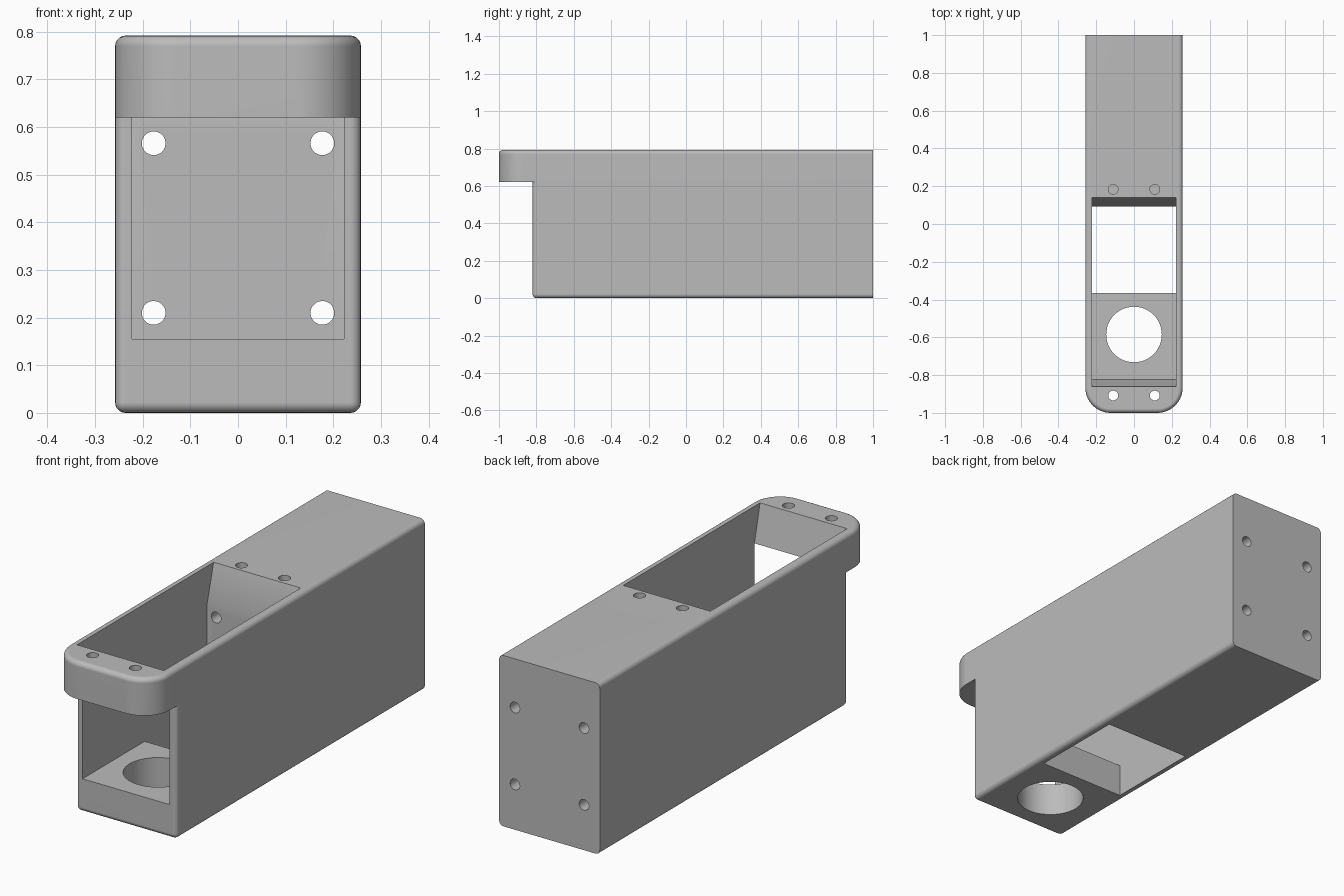
import bpy, bmesh, math
from mathutils import Matrix, Vector

W, TOP, LIP_Z, STEP_Y = 0.258, 0.792, 0.62, -0.82
ROUND = 0.022

cube = bpy.data.objects.get("Cube")
if cube:
    bpy.data.objects.remove(cube, do_unlink=True)

grey = bpy.data.materials.new("plain grey")
grey.use_nodes = True
colour = (0.5, 0.5, 0.5, 1)
grey.diffuse_color = colour
grey.node_tree.nodes["Principled BSDF"].inputs["Base Color"].default_value = colour


def make_object(name, bm):
    bmesh.ops.recalc_face_normals(bm, faces=bm.faces)
    mesh = bpy.data.meshes.new(name)
    bm.to_mesh(mesh)
    bm.free()
    mesh.materials.append(grey)
    obj = bpy.data.objects.new(name, mesh)
    bpy.context.collection.objects.link(obj)
    return obj


def box(y0, y1, z0, z1):
    bm = bmesh.new()
    bmesh.ops.create_cube(bm, size=1)
    for v in bm.verts:
        v.co = Vector((W if v.co.x > 0 else -W,
                       y1 if v.co.y > 0 else y0,
                       z1 if v.co.z > 0 else z0))
    return bm


def bevel(bm, rule, radius, segments):
    edges = [e for e in bm.edges if rule(*[v.co for v in e.verts])]
    bmesh.ops.bevel(bm, geom=edges, offset=radius, segments=segments,
                    profile=0.5, affect='EDGES', clamp_overlap=True)


def boolean(target, tool, operation):
    mod = target.modifiers.new(tool.name, 'BOOLEAN')
    mod.operation, mod.solver, mod.object = operation, 'EXACT', tool
    bpy.context.view_layer.objects.active = target
    bpy.ops.object.modifier_apply(modifier=mod.name)
    bpy.data.objects.remove(tool, do_unlink=True)


def drill(target, start, end, radius, sides=20):
    a, b = Vector(start), Vector(end)
    turn = (b - a).to_track_quat('Z', 'Y').to_matrix().to_4x4()
    bm = bmesh.new()
    bmesh.ops.create_cone(bm, cap_ends=True, segments=sides, radius1=radius,
                          radius2=radius, depth=(b - a).length,
                          matrix=Matrix.Translation((a + b) / 2) @ turn)
    boolean(target, make_object("drill", bm), 'DIFFERENCE')


def at(value, target):
    return abs(value - target) < 1e-4


# Lower body, rounded along the bottom and the front uprights
bm = box(STEP_Y, 1, 0, LIP_Z)
bevel(bm, lambda a, b: (at(a.z, 0) and at(b.z, 0) and not (a.y > 0.9 and b.y > 0.9))
      or (at(a.y, STEP_Y) and at(b.y, STEP_Y) and at(a.x, b.x)), ROUND, 5)
housing = make_object("housing", bm)

# Upper slab with the round-cornered overhanging lip
bm = box(-1, 1, LIP_Z, TOP)
bevel(bm, lambda a, b: at(a.y, -1) and at(b.y, -1) and at(a.x, b.x), 0.135, 14)
bevel(bm, lambda a, b: at(a.z, TOP) and at(b.z, TOP)
      and not (a.y > 0.9 and b.y > 0.9), ROUND, 5)
boolean(housing, make_object("lip_slab", bm), 'UNION')

# Cavity: sloped mouth, open front, partial floor and bottom opening
profile = [(-0.87, 0.83), (STEP_Y, LIP_Z), (-0.92, LIP_Z), (-0.92, 0.155),
           (-0.365, 0.155), (-0.365, -0.05), (0.093, -0.05), (0.093, LIP_Z),
           (0.151, 0.83)]
bm = bmesh.new()
face = bm.faces.new([bm.verts.new((-0.223, y, z)) for y, z in profile])
side = bmesh.ops.extrude_face_region(bm, geom=[face])["geom"]
bmesh.ops.translate(bm, vec=(0.446, 0, 0),
                    verts=[g for g in side if isinstance(g, bmesh.types.BMVert)])
boolean(housing, make_object("cavity", bm), 'DIFFERENCE')

# Large floor hole, lip holes, blind top holes and long rear holes
drill(housing, (0, -0.585, -0.05), (0, -0.585, 0.25), 0.147, 56)
for s in (-1, 1):
    drill(housing, (s * 0.11, -0.908, 0.5), (s * 0.11, -0.908, 0.9), 0.026)
    drill(housing, (s * 0.11, 0.183, LIP_Z), (s * 0.11, 0.183, 0.9), 0.026)
    for z in (0.21, 0.566):
        drill(housing, (s * 0.177, 0, z), (s * 0.177, 1.1, z), 0.025)

# Smooth rounded edges, crisp flat faces
bpy.ops.object.select_all(action='DESELECT')
housing.select_set(True)
bpy.context.view_layer.objects.active = housing
bpy.ops.object.shade_smooth_by_angle(angle=math.radians(30))
normals = housing.modifiers.new("weighted_normals", 'WEIGHTED_NORMAL')
normals.keep_sharp = True
